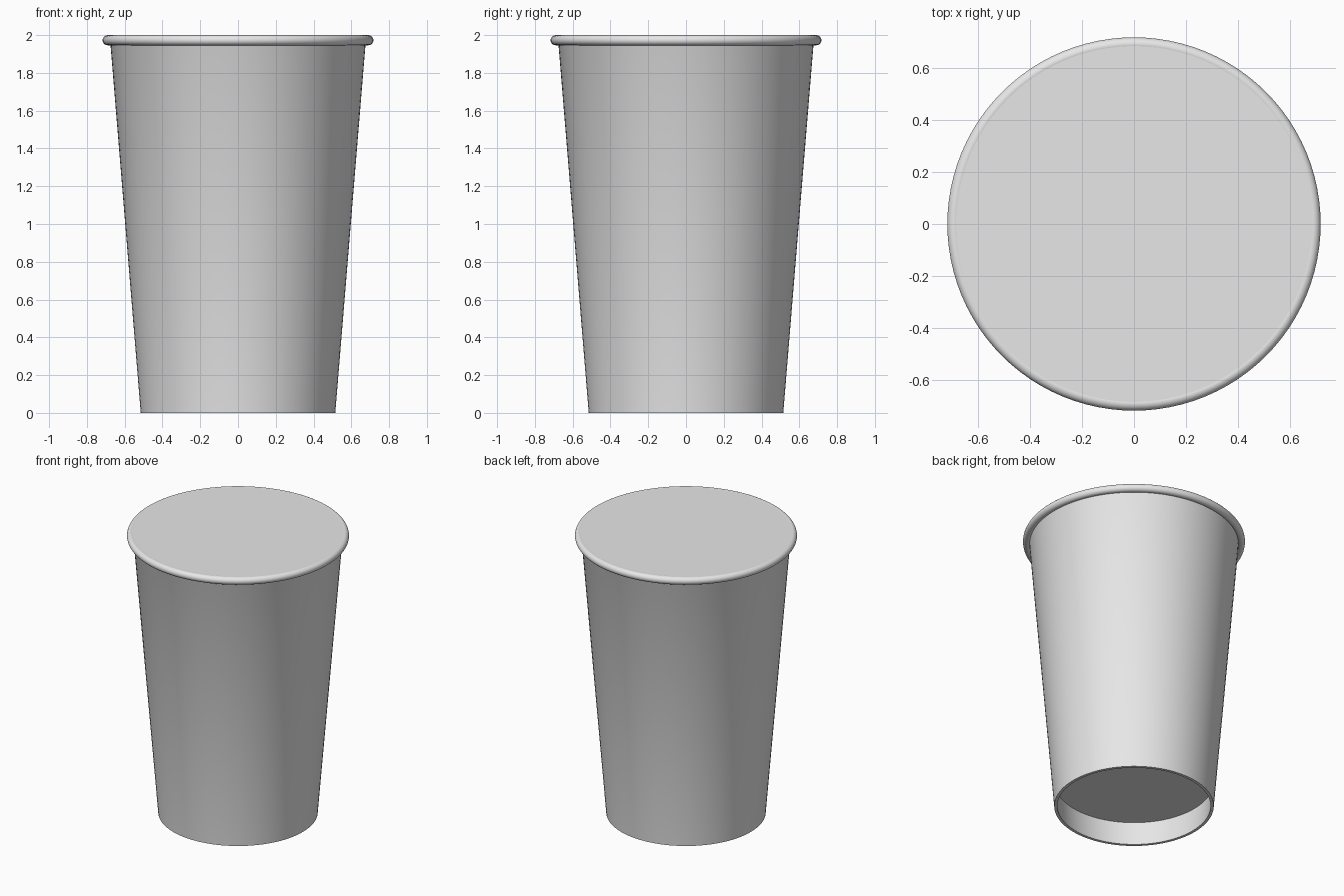
import bpy
import bmesh
from math import cos, sin, radians, pi

cube = bpy.data.objects.get("Cube")
if cube:
    bpy.data.objects.remove(cube, do_unlink=True)

SEGMENTS = 96

grey = bpy.data.materials.new("light_grey")
grey.use_nodes = True
grey.diffuse_color = (0.8, 0.8, 0.8, 1)
grey.node_tree.nodes["Principled BSDF"].inputs["Base Color"].default_value = (0.8, 0.8, 0.8, 1)


def lathe(name, profile, closed=False):
    """Spin an (r, z) profile about the z axis into a smooth object."""
    bm = bmesh.new()
    verts = [bm.verts.new((r, 0, z)) for r, z in profile]
    edges = [bm.edges.new(pair) for pair in zip(verts, verts[1:])]
    if closed:
        edges.append(bm.edges.new((verts[-1], verts[0])))
    bmesh.ops.spin(bm, geom=verts + edges, cent=(0, 0, 0), axis=(0, 0, 1),
                   angle=2 * pi, steps=SEGMENTS)
    bmesh.ops.remove_doubles(bm, verts=bm.verts[:], dist=0.0001)
    bmesh.ops.recalc_face_normals(bm, faces=bm.faces[:])
    mesh = bpy.data.meshes.new(name)
    bm.to_mesh(mesh)
    bm.free()
    mesh.materials.append(grey)
    obj = bpy.data.objects.new(name, mesh)
    bpy.context.collection.objects.link(obj)
    bpy.ops.object.select_all(action='DESELECT')
    obj.select_set(True)
    bpy.context.view_layer.objects.active = obj
    bpy.ops.object.shade_smooth_by_angle(angle=radians(35))
    return obj


# Rolled lip
RIM_R, RIM_TUBE = 0.69, 0.027
RIM_Z = 2 - RIM_TUBE
lathe("rolled_rim",
      [(RIM_R + RIM_TUBE * cos(2 * pi * i / 20), RIM_Z + RIM_TUBE * sin(2 * pi * i / 20))
       for i in range(20)], closed=True)

# Tapered body: recessed base, foot ring, outer wall and flat closed top
lathe("cup_body", [(0, 0.17), (0.509, 0.17), (0.495, 0), (0.515, 0),
                   (0.677, RIM_Z), (RIM_R, 1.999), (0, 1.999)])
